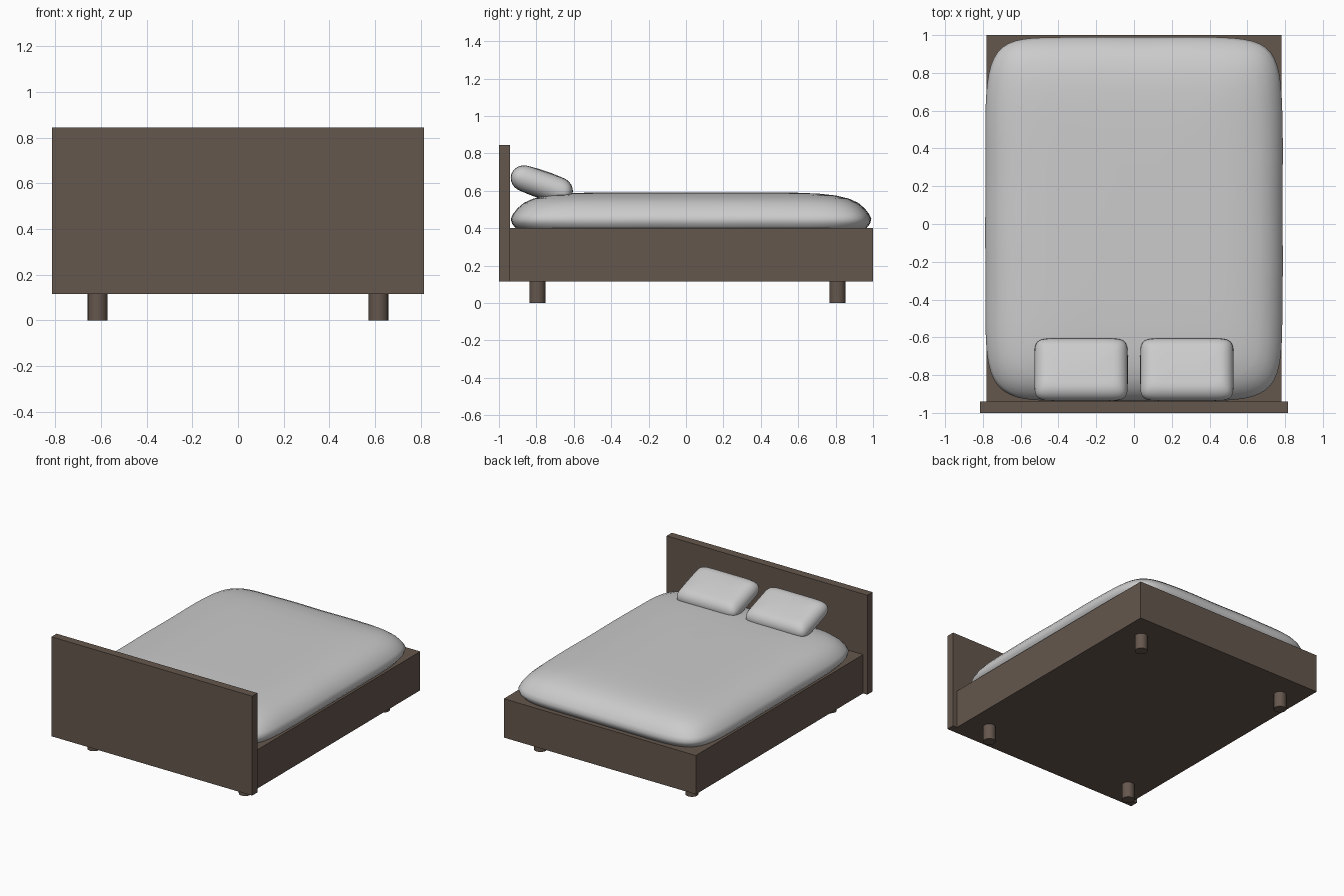
import bpy, math
from mathutils import Matrix, Vector

if "Cube" in bpy.data.objects:
    bpy.data.objects.remove(bpy.data.objects["Cube"])

wood = bpy.data.materials.new("dark_wood")
wood.diffuse_color = (0.13, 0.095, 0.075, 1)
wood.use_nodes = True
wood.node_tree.nodes["Principled BSDF"].inputs["Base Color"].default_value = wood.diffuse_color


def box(name, lo, hi):
    lo, hi = Vector(lo), Vector(hi)
    bpy.ops.mesh.primitive_cube_add(size=1, location=(lo + hi) / 2)
    ob = bpy.context.object
    ob.name = name
    ob.scale = hi - lo
    bpy.ops.object.transform_apply(location=False, rotation=False, scale=True)
    ob.data.materials.append(wood)
    return ob


def cushion(name, half_x, half_y, profile, power, matrix, ripple=0.0, per_side=20):
    """Stack of superellipse rings; profile holds (inset, height) pairs."""
    square = []
    for k in range(4):
        for i in range(per_side):
            t = -1 + 2 * i / per_side
            square.append([(1, t), (-t, 1), (-1, -t), (t, -1)][k])
    n = len(square)
    top = max(h for _, h in profile)
    verts, faces = [], []
    for inset, h in profile:
        for j, (u, v) in enumerate(square):
            r = (abs(u) ** power + abs(v) ** power) ** (-1 / power)
            fade = max(0, 1 - inset / 0.25)
            wave = 1 + ripple * fade * math.sin(j * math.tau * 13 / n) * (h / top)
            verts.append(matrix @ Vector((u * r * (half_x - inset) * wave,
                                          v * r * (half_y - inset) * wave, h)))
    for a in range(len(profile) - 1):
        for j in range(n):
            k = (j + 1) % n
            faces.append((a * n + j, a * n + k, (a + 1) * n + k, (a + 1) * n + j))
    # Close the underside and crown
    faces.append(tuple(reversed(range(n))))
    last = (len(profile) - 1) * n
    faces.append(tuple(range(last, last + n)))
    me = bpy.data.meshes.new(name)
    me.from_pydata(verts, [], faces)
    ob = bpy.data.objects.new(name, me)
    bpy.context.collection.objects.link(ob)
    for p in me.polygons:
        p.use_smooth = True
    return ob


# Headboard and bed base
box("headboard", (-0.815, -1.0, 0.115), (0.815, -0.94, 0.845))
box("bed_base", (-0.78, -0.94, 0.115), (0.78, 1.0, 0.40))

# Round legs
for x, side in ((-0.615, "left"), (0.615, "right")):
    for y, end in ((-0.795, "head"), (0.81, "foot")):
        bpy.ops.mesh.primitive_cylinder_add(vertices=24, radius=0.043, depth=0.125,
                                            location=(x, y, 0.0625))
        leg = bpy.context.object
        leg.name = f"{end}_leg_{side}"
        leg.data.materials.append(wood)
        bpy.ops.object.shade_smooth_by_angle()

# Soft mattress
mattress_profile = [(0.06, -0.02), (0.025, 0.0), (0.006, 0.025), (0.0, 0.05),
                    (0.012, 0.075), (0.035, 0.105), (0.07, 0.135), (0.12, 0.158),
                    (0.19, 0.175), (0.28, 0.185), (0.40, 0.19), (0.60, 0.192)]
cushion("mattress", 0.787, 0.963, mattress_profile, 8,
        Matrix.Translation((0, 0.027, 0.40)), ripple=0.004, per_side=32)

# Pillows leaning against the headboard
T = 0.074
pillow_profile = []
for i in range(13):
    a = -math.pi / 2 + math.pi * i / 12
    pillow_profile.append((0.075 * (1 - math.cos(a)), (T - 0.004) * math.sin(a)))
pillow_profile = [(0.14, -T)] + pillow_profile + [(0.14, T)]
for x, side in ((-0.28, "left"), (0.28, "right")):
    m = Matrix.Translation((x, -0.771, 0.634)) @ Matrix.Rotation(math.radians(-19), 4, 'X')
    cushion(f"pillow_{side}", 0.247, 0.172, pillow_profile, 8, m)
